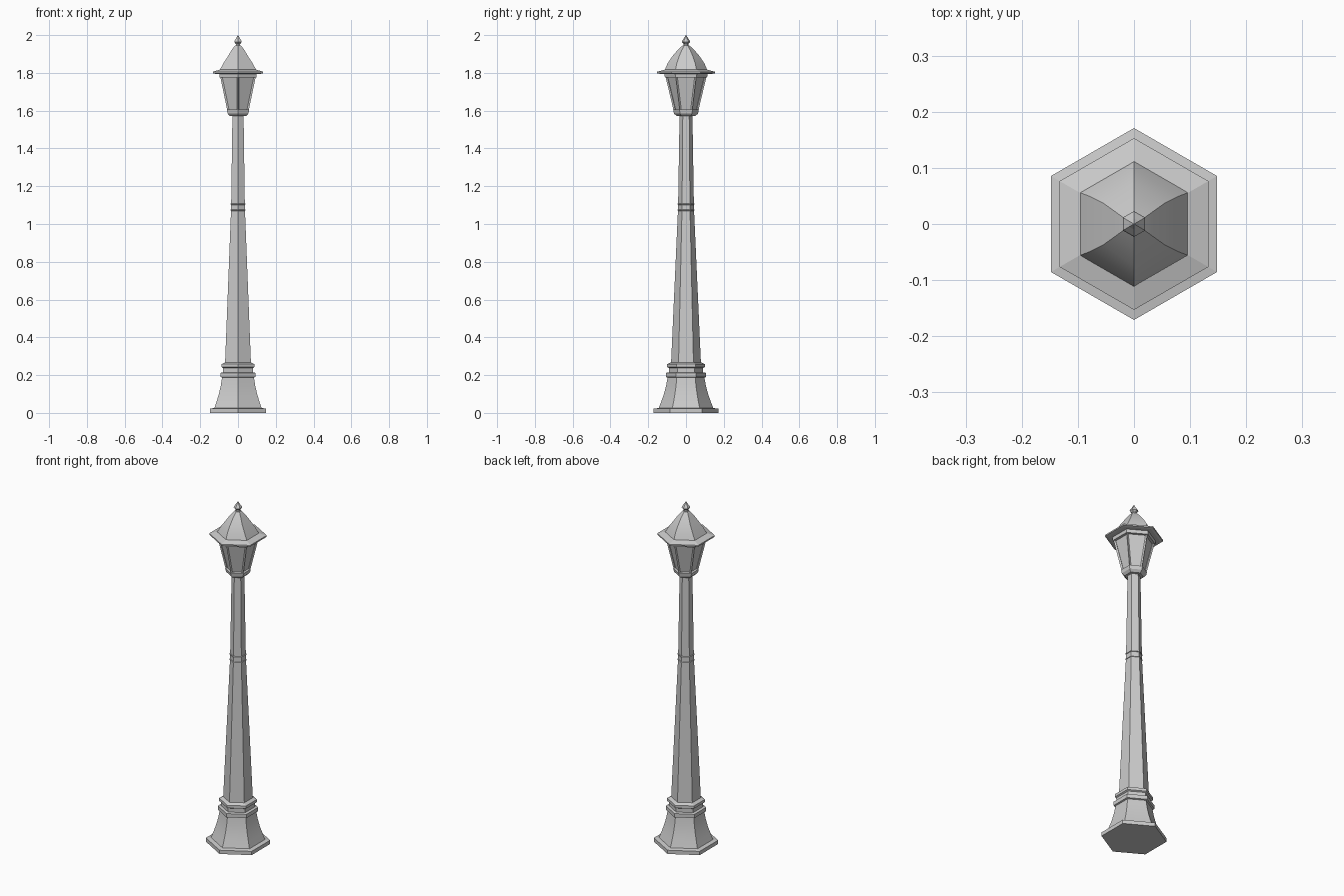
import bpy, bmesh, math

if "Cube" in bpy.data.objects:
    bpy.data.objects.remove(bpy.data.objects["Cube"])


def hex_loft(name, rings, smooth=False, panel=None):
    """Stack hexagonal rings (z, corner radius, optional x squeeze); corners lie on +-y."""
    bm = bmesh.new()
    loops = []
    for z, r, *sx in rings:
        k = sx[0] if sx else 1.0
        loops.append([bm.verts.new((k * r * math.cos(math.radians(30 + 60 * i)),
                                    r * math.sin(math.radians(30 + 60 * i)), z))
                      for i in range(6)])
    bands = []
    for a, b in zip(loops, loops[1:]):
        bands.append([bm.faces.new((a[i], a[(i + 1) % 6], b[(i + 1) % 6], b[i]))
                      for i in range(6)])
    bm.faces.new(loops[0][::-1])
    bm.faces.new(loops[-1])
    # sunken window panels on one band
    if panel is not None:
        faces = bands[panel]
        bmesh.ops.inset_individual(bm, faces=faces, thickness=0.012)
        bmesh.ops.inset_individual(bm, faces=faces, thickness=0.001, depth=-0.010)
    bmesh.ops.recalc_face_normals(bm, faces=bm.faces)
    mesh = bpy.data.meshes.new(name)
    bm.to_mesh(mesh)
    bm.free()
    obj = bpy.data.objects.new(name, mesh)
    bpy.context.collection.objects.link(obj)
    if smooth:
        bpy.context.view_layer.objects.active = obj
        obj.select_set(True)
        bpy.ops.object.shade_smooth_by_angle(angle=math.radians(30))
        obj.select_set(False)
    return obj


# Foot: plinth and flared base
hex_loft("plinth", [(0, 0.171), (0.022, 0.171), (0.026, 0.145)])
hex_loft("flared_base", [(0.024, 0.145), (0.06, 0.131), (0.10, 0.117),
                         (0.145, 0.105), (0.19, 0.097)], smooth=True)

# Collar mouldings above the base
hex_loft("lower_collar", [(0.187, 0.096), (0.190, 0.107), (0.212, 0.107), (0.215, 0.091)])
hex_loft("collar_neck", [(0.213, 0.091), (0.242, 0.091)])
hex_loft("upper_collar", [(0.237, 0.090), (0.242, 0.100), (0.258, 0.100), (0.268, 0.078)])

# Tapered post with two thin rings
hex_loft("lower_post", [(0.265, 0.079), (1.085, 0.042)])
hex_loft("upper_post", [(1.085, 0.042), (1.58, 0.034)])
for i, z in enumerate((1.073, 1.105)):
    hex_loft(f"post_ring_{i + 1}", [(z - 0.004, 0.040), (z - 0.002, 0.046),
                                    (z + 0.002, 0.046), (z + 0.004, 0.040)])

# Lantern
hex_loft("lantern_cup", [(1.572, 0.050), (1.585, 0.064), (1.605, 0.068), (1.607, 0.062)])
hex_loft("lantern_body", [(1.603, 0.066), (1.778, 0.108)], panel=0)
hex_loft("lantern_top_rail", [(1.776, 0.112), (1.800, 0.115)])

# Roof: brim, bell-shaped cap and finial
hex_loft("roof_brim", [(1.795, 0.138), (1.798, 0.153), (1.806, 0.153), (1.817, 0.112)])
hex_loft("roof_cap", [(1.813, 0.113), (1.850, 0.098, 0.92), (1.886, 0.074, 0.85),
                      (1.920, 0.045, 0.88), (1.945, 0.018)], smooth=True)
hex_loft("finial", [(1.938, 0.017), (1.945, 0.013), (1.953, 0.013), (1.963, 0.023),
                    (1.970, 0.021), (1.985, 0.010), (2.0, 0.001)])
